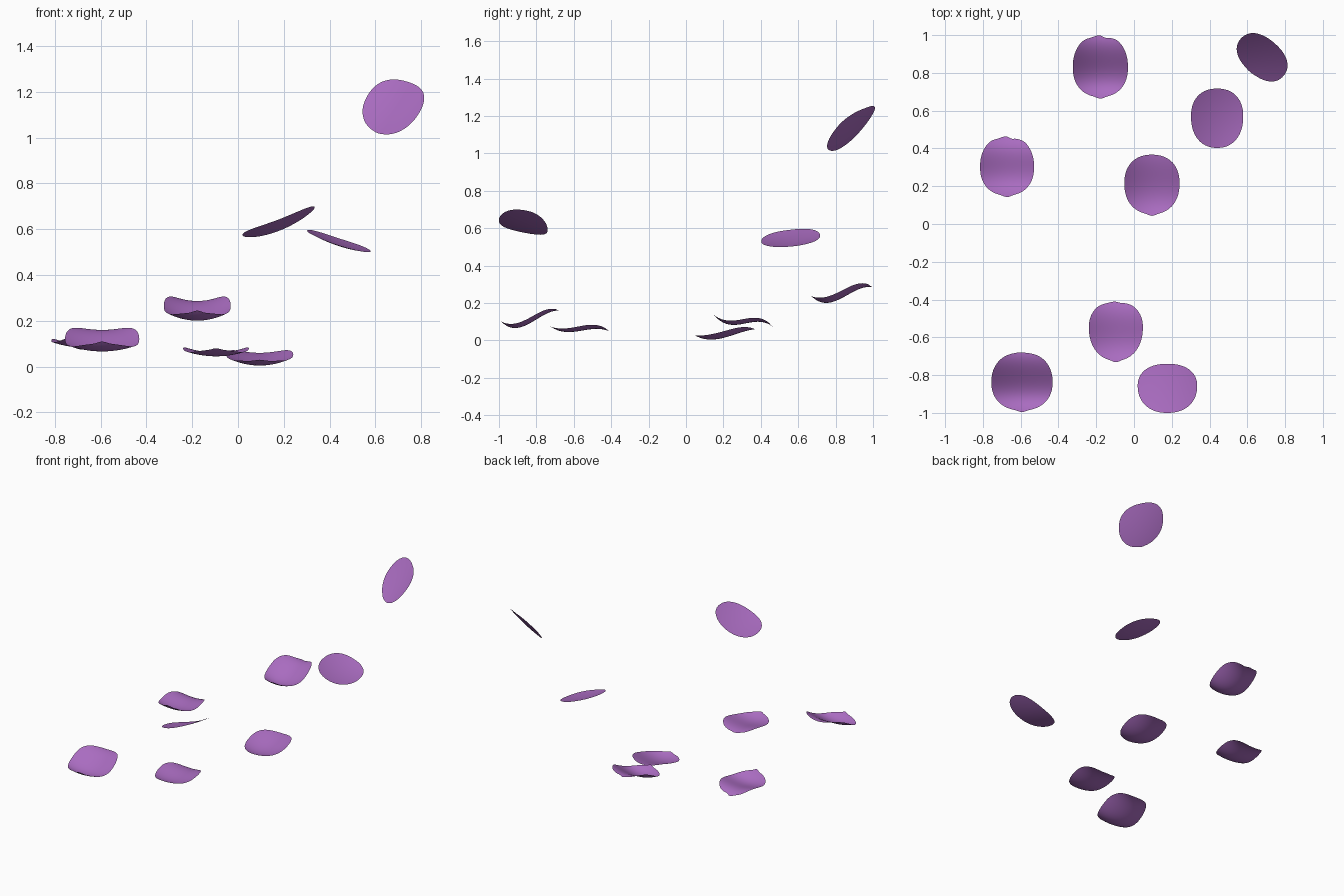
import bpy, bmesh, math

if "Cube" in bpy.data.objects:
    bpy.data.objects.remove(bpy.data.objects["Cube"])

mat = bpy.data.materials.new("petal_purple")
mat.diffuse_color = (0.40, 0.15, 0.53, 1)
mat.use_nodes = True
mat.node_tree.nodes["Principled BSDF"].inputs["Base Color"].default_value = mat.diffuse_color

RINGS, SEGS = 12, 64


def outline(t, taper, tip, notch):
    """Unit petal outline: rounded square, tapered, pointed tip at -v, notch at +v."""
    c, s = math.cos(t), math.sin(t)
    r = (abs(c) ** 2.25 + abs(s) ** 2.25) ** (-1 / 2.25)
    u, v = c * r, s * r
    u *= 1 + taper * v
    if v < 0:
        v = v * (1 - tip) - tip * math.exp(-(u / 0.16) ** 2)
    else:
        v -= notch * math.exp(-((u - 0.15) / 0.13) ** 2)
        v += 0.4 * notch * math.cos(9 * u) * s * s
    return u, v


def petal(name, centre, half, slope, cup, s_curve, taper=0.0, tip=0.06, notch=0.0, turn=0):
    """Thin cupped petal: z = plane + cup (u2, v2) + S-curve along its length."""
    bm = bmesh.new()

    def point(u, v):
        z = (slope[0] * u + slope[1] * v + cup[0] * u * u + cup[1] * v * v
             + s_curve * v ** 3)
        return bm.verts.new((u * half[0], v * half[1], z))

    mid = point(0, 0)
    prev = None
    for i in range(1, RINGS + 1):
        k = i / RINGS
        ring = []
        for j in range(SEGS):
            u, v = outline(2 * math.pi * j / SEGS, taper, tip * k, notch * k * k)
            ring.append(point(u * k, v * k))
        for j in range(SEGS):
            n = (j + 1) % SEGS
            if prev:
                bm.faces.new((prev[j], ring[j], ring[n], prev[n]))
            else:
                bm.faces.new((mid, ring[j], ring[n]))
        prev = ring
    for f in bm.faces:
        f.smooth = True
    me = bpy.data.meshes.new(name)
    bm.to_mesh(me)
    bm.free()
    me.materials.append(mat)
    ob = bpy.data.objects.new(name, me)
    ob.location = centre
    ob.rotation_euler.z = math.radians(turn)
    bpy.context.collection.objects.link(ob)


# petals resting low
petal("petal_back", (-0.178, 0.83, 0.225), (0.146, 0.167), (0, 0.085), (0.04, 0.04), -0.065,
      notch=0.06)
petal("petal_middle", (0.095, 0.205, 0.015), (0.146, 0.162), (0, 0.042), (0.035, 0.03), -0.027,
      taper=0.04)
petal("petal_front_left", (-0.593, -0.838, 0.09), (0.162, 0.158), (0, 0.085), (0.03, 0.045), -0.06,
      notch=0.01)
petal("petal_left", (-0.672, 0.302, 0.088), (0.143, 0.16), (0, 0.029), (0.025, 0.022), -0.064,
      notch=0.06)
petal("petal_front", (-0.096, -0.572, 0.05), (0.142, 0.16), (0, 0.025), (0.025, 0.015), -0.04,
      taper=0.1, notch=0.03)

# petals floating higher
petal("petal_right", (0.44, 0.56, 0.53), (0.138, 0.157), (-0.045, 0.015), (0.017, 0.015), 0,
      taper=0.04, tip=0.0)
petal("petal_front_right", (0.177, -0.87, 0.612), (0.157, 0.13), (0.06, -0.025), (0.025, 0.005), 0,
      taper=0.06, tip=0.0)
petal("petal_top", (0.678, 0.882, 1.12), (0.15, 0.1), (-0.037, 0.112), (0.025, 0.01), 0,
      tip=0.02, turn=-41)
